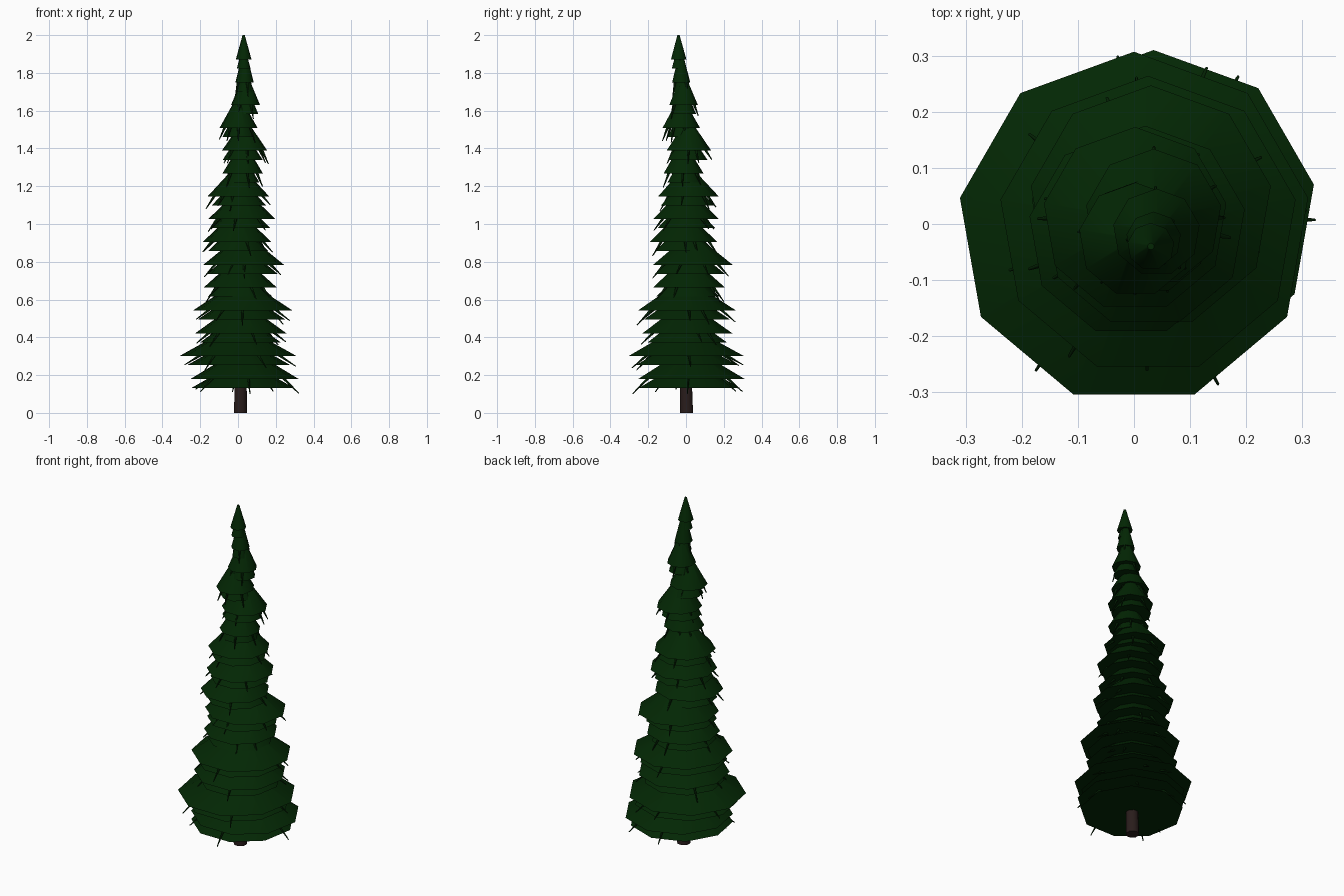
import bpy, bmesh, math, random
from mathutils import Vector, Matrix

if "Cube" in bpy.data.objects:
    bpy.data.objects.remove(bpy.data.objects["Cube"])

random.seed(11)


def material(name, rgb):
    m = bpy.data.materials.new(name)
    m.diffuse_color = (*rgb, 1)
    m.use_nodes = True
    m.node_tree.nodes["Principled BSDF"].inputs["Base Color"].default_value = m.diffuse_color
    return m


NEEDLE = material("needle green", (0.0009, 0.0200, 0.0012))
TWIG = material("dark twig green", (0.0009, 0.0160, 0.0011))
BARK = material("bark brown", (0.022, 0.012, 0.011))


def add_cone(bm, base, tip, r1, r2, sides, spin=0.0):
    """Closed cone or tapered cylinder from base to tip."""
    axis = Vector(tip) - Vector(base)
    rot = Vector((0, 0, 1)).rotation_difference(axis).to_matrix().to_4x4()
    place = Matrix.Translation((Vector(base) + Vector(tip)) / 2)
    bmesh.ops.create_cone(bm, cap_ends=True, segments=sides, radius1=r1, radius2=r2,
                          depth=axis.length, matrix=place @ rot @ Matrix.Rotation(spin, 4, 'Z'))


def finish(bm, name, mat):
    """Make the object, smooth around the sides and sharp at the rims."""
    for f in bm.faces:
        f.smooth = True
    for e in bm.edges:
        if len(e.link_faces) == 2:
            e.smooth = not any(len(f.verts) > 4 for f in e.link_faces)
    mesh = bpy.data.meshes.new(name)
    bm.to_mesh(mesh)
    bm.free()
    mesh.materials.append(mat)
    bpy.context.collection.objects.link(bpy.data.objects.new(name, mesh))


# Branch tiers from bottom to top: centre x, centre y, radius
TIERS = [(.035, .02, .29), (0, -.008, .315), (.015, 0, .245), (.025, -.003, .267),
         (.012, .01, .197), (.03, .03, .217), (-.005, -.018, .184), (.02, -.005, .18),
         (.002, .008, .165), (.025, -.016, .109), (.035, .012, .122), (.003, -.028, .102),
         (.04, -.015, .078), (.035, -.027, .049), (.03, -.04, .042)]
STEP, FIRST = 0.1208, 0.18

# Trunk
bm = bmesh.new()
add_cone(bm, (.013, .003, 0), (.028, -.035, 1.85), .037, .006, 8, math.pi / 8)
finish(bm, "trunk", BARK)

# Main tiers, each with a smaller skirt just below, plus drooping twigs
tiers, skirts, twigs = bmesh.new(), bmesh.new(), bmesh.new()
for i, (x, y, r) in enumerate(TIERS):
    z = FIRST + STEP * i
    height = min(.17, 2 - z)
    add_cone(tiers, (x, y, z), (x, y, z + height), r, .006, 9)
    sx, sy = (x, y) if i > 11 else (x * .6 + .004, y * .5)
    skirt_r = r * (.95 if i == 0 else .88)
    add_cone(skirts, (sx, sy, z - .048), (sx, sy, z - .048 + height * .9), skirt_r, .005, 9)
    if i == len(TIERS) - 1:
        continue
    count = 6 if i < 12 else 4
    for k in range(count):
        a = math.tau * (k + random.uniform(-.45, .45)) / count + i
        d = Vector((math.cos(a), math.sin(a), 0))
        c = Vector((x, y, z))
        reach = random.uniform(.92, 1.05)
        drop = random.uniform(.045, .08)
        add_cone(twigs, c + d * r * (reach - .3) + Vector((0, 0, .008)),
                 c + d * r * reach - Vector((0, 0, drop)), .008, .0025, 5)
finish(tiers, "branch_tiers", NEEDLE)
finish(skirts, "branch_skirts", NEEDLE)
finish(twigs, "drooping_twigs", TWIG)
